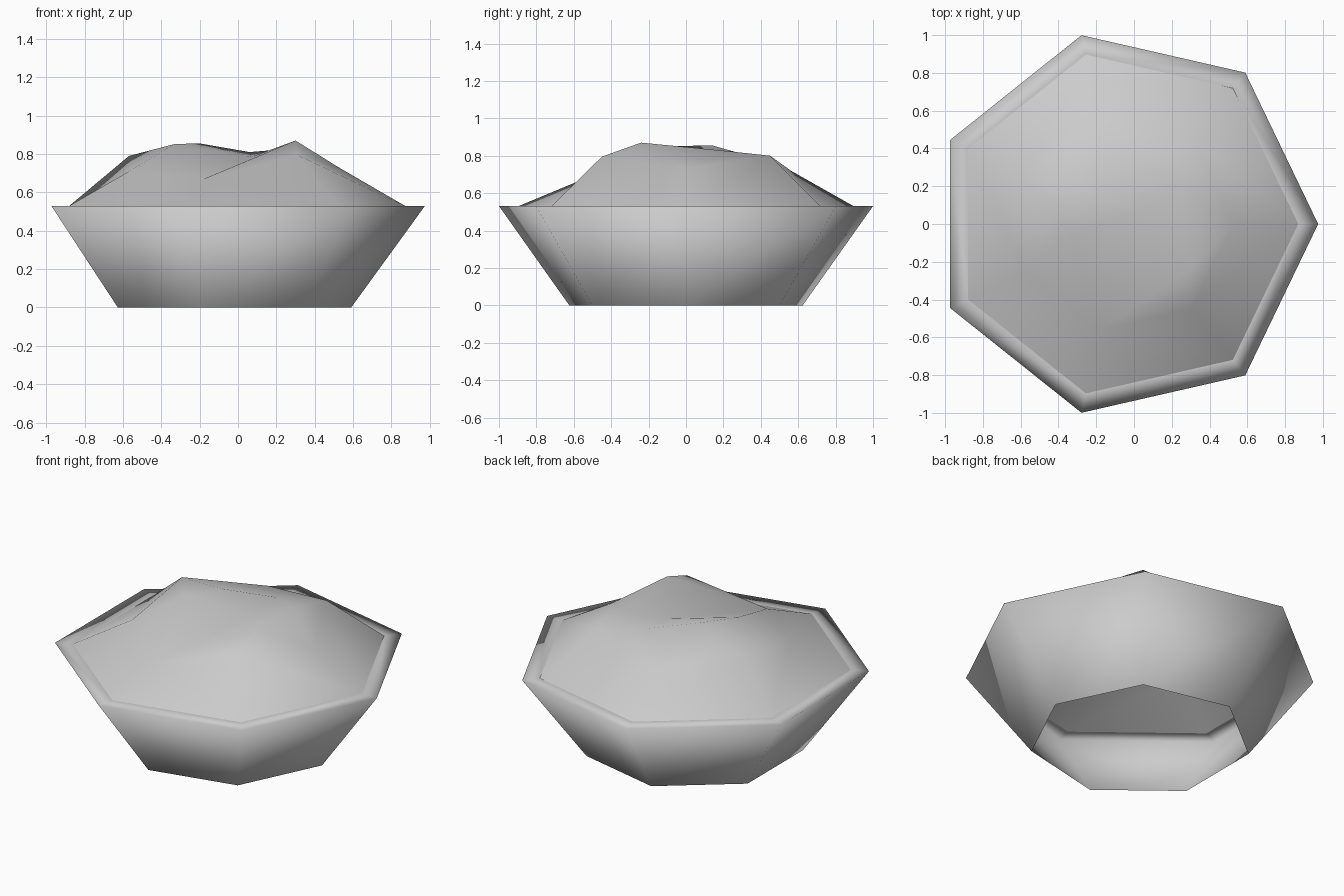
import bpy
import bmesh
from math import cos, sin, tau
from mathutils import Vector
from mathutils.geometry import delaunay_2d_cdt

SIDES = 7
CENTRE_X = -0.05
RIM_Z = 0.53
RIM_RADIUS = 1.025
FOOT_RADIUS = 0.64
INNER_RADIUS = 0.92

default = bpy.data.objects.get("Cube")
if default:
    bpy.data.objects.remove(default, do_unlink=True)

grey = bpy.data.materials.new("plain grey")
grey.use_nodes = True
colour = (0.6, 0.6, 0.6, 1)
grey.diffuse_color = colour
grey.node_tree.nodes["Principled BSDF"].inputs["Base Color"].default_value = colour


def ring(radius, z):
    return [Vector((CENTRE_X + radius * cos(tau * i / SIDES),
                    radius * sin(tau * i / SIDES), z)) for i in range(SIDES)]


def finish(name, bm):
    mesh = bpy.data.meshes.new(name)
    for face in bm.faces:
        face.smooth = True
    bm.to_mesh(mesh)
    bm.free()
    mesh.materials.append(grey)
    obj = bpy.data.objects.new(name, mesh)
    bpy.context.collection.objects.link(obj)
    return obj


# Open-bottomed bowl: flared wall and narrow flat rim
bm = bmesh.new()
loops = [[bm.verts.new(p) for p in ring(r, z)] for r, z in
         ((FOOT_RADIUS, 0), (RIM_RADIUS, RIM_Z), (INNER_RADIUS, RIM_Z))]
for low, high in zip(loops, loops[1:]):
    for i in range(SIDES):
        j = (i + 1) % SIDES
        bm.faces.new((low[i], low[j], high[j], high[i]))
finish("bowl", bm)

# Uneven mound: shoulder ring with varied heights, then crest points
shoulder_heights = (0.73, 0.80, 0.72, 0.79, 0.71, 0.67, 0.795)
shoulder = [Vector((p.x, p.y, z))
            for p, z in zip(ring(0.575, 0), shoulder_heights)]
crest = [Vector(p) for p in (
    (0.30, -0.24, 0.87), (0.24, 0.22, 0.825), (0.06, 0.30, 0.81),
    (-0.20, 0.14, 0.855), (-0.33, -0.05, 0.852), (0.07, 0.08, 0.785))]
points = ring(INNER_RADIUS, RIM_Z) + shoulder + crest

# Keep radial creases, and the folds that run from the peaks into the dip
dip = len(points) - 1
creases = [(i, i + SIDES) for i in range(SIDES)]
creases += [(i, (i + 1) % SIDES) for i in range(SIDES)]
creases += [(SIDES + i, SIDES + (i + 1) % SIDES) for i in range(SIDES)]
creases += [(dip, dip - 1), (dip, dip - 5)]
flat, _, faces, origins, _, _ = delaunay_2d_cdt(
    [p.to_2d() for p in points], creases, [], 0, 1e-5)

bm = bmesh.new()
verts = [bm.verts.new((p.x, p.y, points[o[0]].z)) for p, o in zip(flat, origins)]
for face in faces:
    bm.faces.new([verts[i] for i in face])
bmesh.ops.recalc_face_normals(bm, faces=bm.faces)
if sum(f.normal.z for f in bm.faces) < 0:
    bmesh.ops.reverse_faces(bm, faces=bm.faces)
finish("filling_mound", bm)
